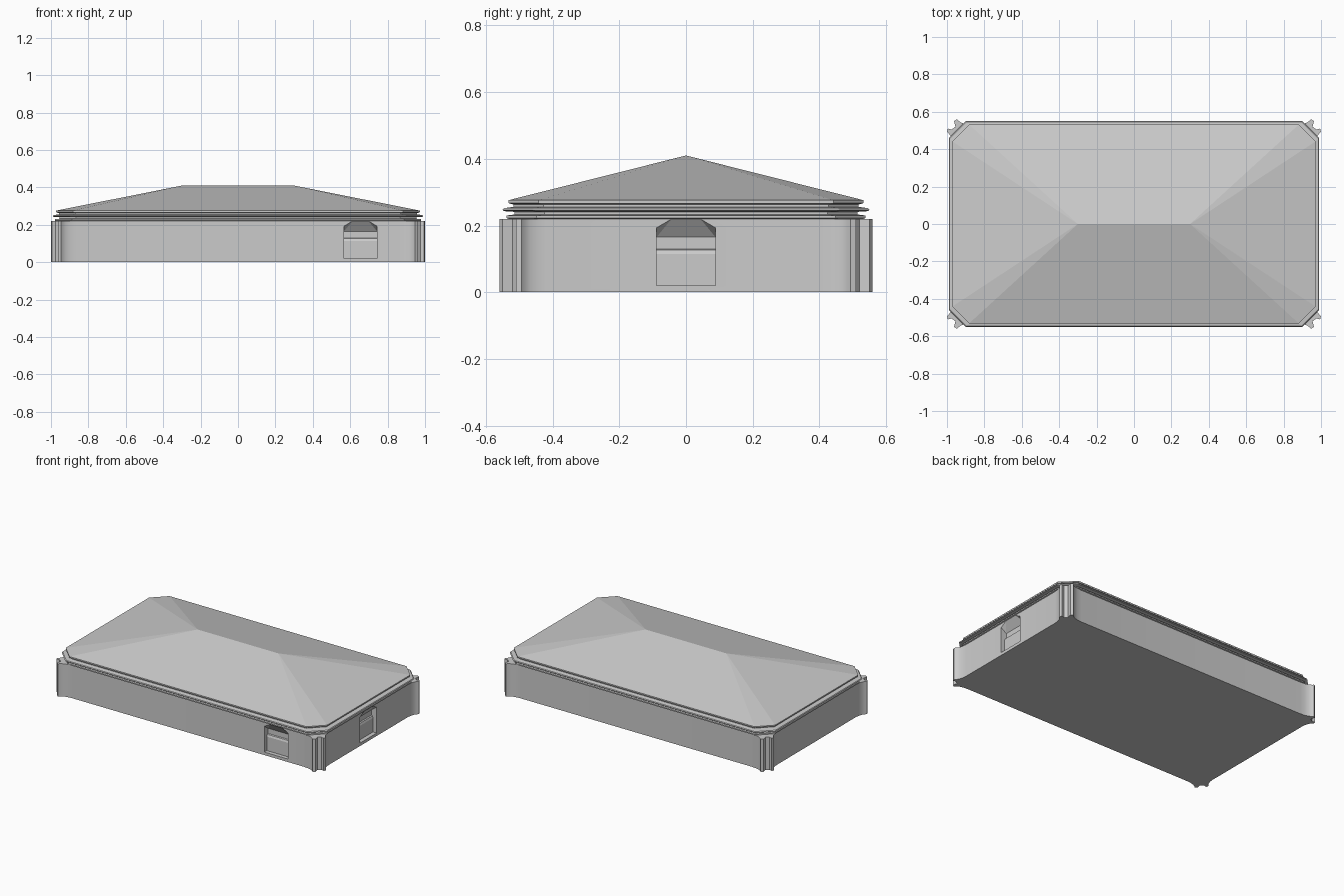
import bpy, bmesh
from mathutils import Matrix

if "Cube" in bpy.data.objects:
    bpy.data.objects.remove(bpy.data.objects["Cube"])


def finish(bm, name, matrix=Matrix()):
    bmesh.ops.recalc_face_normals(bm, faces=bm.faces)
    me = bpy.data.meshes.new(name)
    bm.to_mesh(me)
    bm.free()
    ob = bpy.data.objects.new(name, me)
    ob.matrix_world = matrix
    bpy.context.collection.objects.link(ob)
    return ob


def activate(ob):
    bpy.ops.object.select_all(action='DESELECT')
    ob.select_set(True)
    bpy.context.view_layer.objects.active = ob


def four_corners(quarter):
    """Closed outline from the points of the +x +y corner."""
    out = list(quarter)
    out += [(-x, y) for x, y in reversed(quarter)]
    out += [(-x, -y) for x, y in quarter]
    out += [(x, -y) for x, y in reversed(quarter)]
    return out


def loft(bm, rings):
    """Join rings of equal length with quads."""
    loops = [[bm.verts.new(p) for p in r] for r in rings]
    n = len(loops[0])
    for a, b in zip(loops, loops[1:]):
        for i in range(n):
            j = (i + 1) % n
            bm.faces.new((a[i], a[j], b[j], b[i]))
    return loops


# walls: flared ends meeting in a ribbed, grooved corner
corner = [(0.97, 0.42), (0.973, 0.445), (0.98, 0.468), (0.988, 0.482), (1.0, 0.493),
          (0.995, 0.51), (0.975, 0.505), (0.955, 0.52), (0.962, 0.55), (0.947, 0.56),
          (0.937, 0.55), (0.92, 0.54), (0.895, 0.533), (0.86, 0.53)]
outline = four_corners(corner)
bm = bmesh.new()
lower, upper = loft(bm, [[(x, y, z) for x, y in outline] for z in (0, 0.22)])
bm.faces.new(lower)
bm.faces.new(upper)
walls = finish(bm, "walls")

# doorways: arched recess with a sloping head and a stepped door panel
W = 0.0885
arch = [(-W, 0.02), (W, 0.02), (W, 0.193), (W / 2, 0.219), (-W / 2, 0.219), (-W, 0.193)]
back = [(-W, 0.02), (W, 0.02), (W, 0.165), (-W, 0.165)]
DEPTH = 0.04
places = {"front": Matrix.Translation((0.655, -0.53, 0)),
          "right": Matrix.Translation((0.97, 0, 0)) @ Matrix.Rotation(1.5707963, 4, 'Z')}
for side, matrix in places.items():
    bm = bmesh.new()
    for pts, d in ((arch, -0.05), (arch, 0), (back, DEPTH)):
        for u, z in pts:
            bm.verts.new((u, d, z))
    bmesh.ops.convex_hull(bm, input=bm.verts)
    cutter = finish(bm, side + "_doorway_cutter", matrix)
    cutter.hide_render = True
    mod = walls.modifiers.new("doorway", 'BOOLEAN')
    mod.operation = 'DIFFERENCE'
    mod.solver = 'EXACT'
    mod.object = cutter
    activate(walls)
    bpy.ops.object.modifier_apply(modifier=mod.name)
    bpy.data.objects.remove(cutter)

    # stepped panel
    bm = bmesh.new()
    section = [(DEPTH, 0.02), (0.027, 0.02), (0.027, 0.114), (0.032, 0.127), (DEPTH, 0.13)]
    a, b = loft(bm, [[(u, d, z) for d, z in section] for u in (-W, W)])
    bm.faces.new(a)
    bm.faces.new(b)
    finish(bm, side + "_door_panel", matrix)

activate(walls)
bpy.ops.object.shade_smooth_by_angle(angle=0.5)


def octagon(inset, z):
    x, y, c = 0.99 - inset, 0.55 - inset, 0.09
    return [(px, py, z) for px, py in four_corners([(x, y - c), (x - c, y)])]


# cornice: stacked mouldings under the eaves
profile = [(0.035, 0.215), (0.012, 0.222), (0.012, 0.23), (0.035, 0.233), (0.035, 0.241),
           (0.004, 0.243), (0, 0.247), (0.004, 0.252), (0.032, 0.256), (0.032, 0.263),
           (0.02, 0.266), (0.018, 0.269)]
bm = bmesh.new()
loops = loft(bm, [octagon(*p) for p in profile])
bm.faces.new(loops[0])
bm.faces.new(loops[-1])
finish(bm, "cornice")

# hipped roof with clipped corners, rising to a ridge
bm = bmesh.new()
eaves = octagon(0.018, 0.276)
ridge = [(0.3 if x > 0 else -0.3, 0, 0.41) for x, y, z in eaves]
loops = loft(bm, [octagon(0.018, 0.268), eaves, ridge])
bm.faces.new(loops[0])
bmesh.ops.remove_doubles(bm, verts=bm.verts, dist=0.0005)
finish(bm, "roof")
